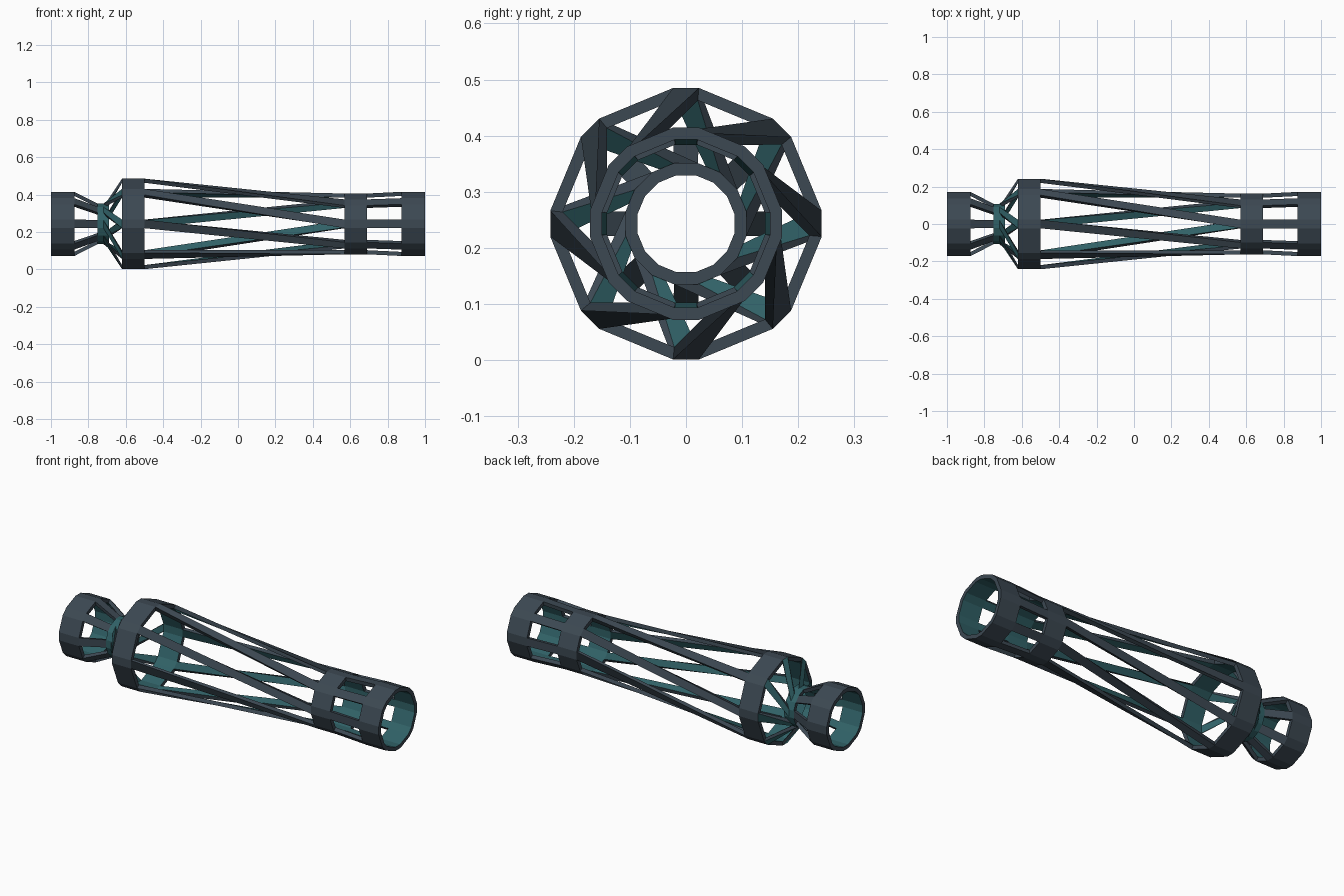
import bpy, bmesh, math

if "Cube" in bpy.data.objects:
    bpy.data.objects.remove(bpy.data.objects["Cube"])

CZ = 0.243


def material(name, col):
    m = bpy.data.materials.new(name)
    m.diffuse_color = (*col, 1)
    m.use_nodes = True
    m.node_tree.nodes["Principled BSDF"].inputs["Base Color"].default_value = m.diffuse_color
    return m


SLATE = material("slate", (0.045, 0.065, 0.085))
TEAL = material("teal", (0.03, 0.12, 0.135))


def pt(x, r, a):
    return (x, r * math.cos(a), CZ + r * math.sin(a))


def half(r):
    # half angle of the narrow chamfer facet at each of the 8 corners
    return min(math.asin(0.023 / r), math.radians(11.25))


def finish(bm, name):
    bm.normal_update()
    me = bpy.data.meshes.new(name)
    bm.to_mesh(me)
    bm.free()
    me.materials.append(SLATE)
    me.materials.append(TEAL)
    bpy.context.collection.objects.link(bpy.data.objects.new(name, me))


def ring(name, x0, x1, r, t, all_teal=False):
    bm = bmesh.new()
    angs = [k * math.pi / 4 + s * half(r) for k in range(8) for s in (-1, 1)]
    prof = [(x0, r), (x1, r), (x1, r - t), (x0, r - t)]
    cols = [[bm.verts.new(pt(x, q, a)) for x, q in prof] for a in angs]
    for i in range(16):
        a, b = cols[i], cols[(i + 1) % 16]
        for j in range(4):
            k = (j + 1) % 4
            f = bm.faces.new((a[j], a[k], b[k], b[j]))
            f.material_index = 1 if j == 2 or (all_teal and j == 0) else 0
    bmesh.ops.recalc_face_normals(bm, faces=bm.faces[:])
    finish(bm, name)


def struts(name, xa, ra, ta, xb, rb, tb, shift, all_teal=False):
    # eight bars joining corner facets of two rings, twisted by shift
    bm = bmesh.new()
    for k in range(8):
        ends = []
        for x, r, t, a in ((xa, ra, ta, k * math.pi / 4),
                           (xb, rb, tb, k * math.pi / 4 + math.radians(shift))):
            h = half(r)
            ends.append([bm.verts.new(pt(x, q, a + s * h))
                         for q, s in ((r, -1), (r, 1), (r - t, 1), (r - t, -1))])
        a, b = ends
        for j in range(4):
            n = (j + 1) % 4
            f = bm.faces.new((a[j], a[n], b[n], b[j]))
            f.material_index = 1 if j == 2 or (all_teal and j == 0) else 0
    bmesh.ops.recalc_face_normals(bm, faces=bm.faces[:])
    finish(bm, name)


# rings along the axis
T = 0.022
ring("left_end_ring", -1.0, -0.875, 0.173, T)
ring("neck_ring", -0.75, -0.69, 0.110, T, True)
ring("wide_ring", -0.62, -0.5, 0.243, T)
ring("inner_grip_ring", 0.57, 0.69, 0.164, T)
ring("right_end_ring", 0.875, 1.0, 0.173, T)

# bars between the rings
struts("left_bars", -0.875, 0.173, T, -0.75, 0.110, T, 0)
struts("flare_bars", -0.62, 0.243, T, -0.72, 0.110, T, -45, True)
struts("long_twisted_bars", -0.5, 0.243, T, 0.57, 0.164, T, 45)
struts("right_bars", 0.69, 0.164, T, 0.875, 0.173, T, 0)
